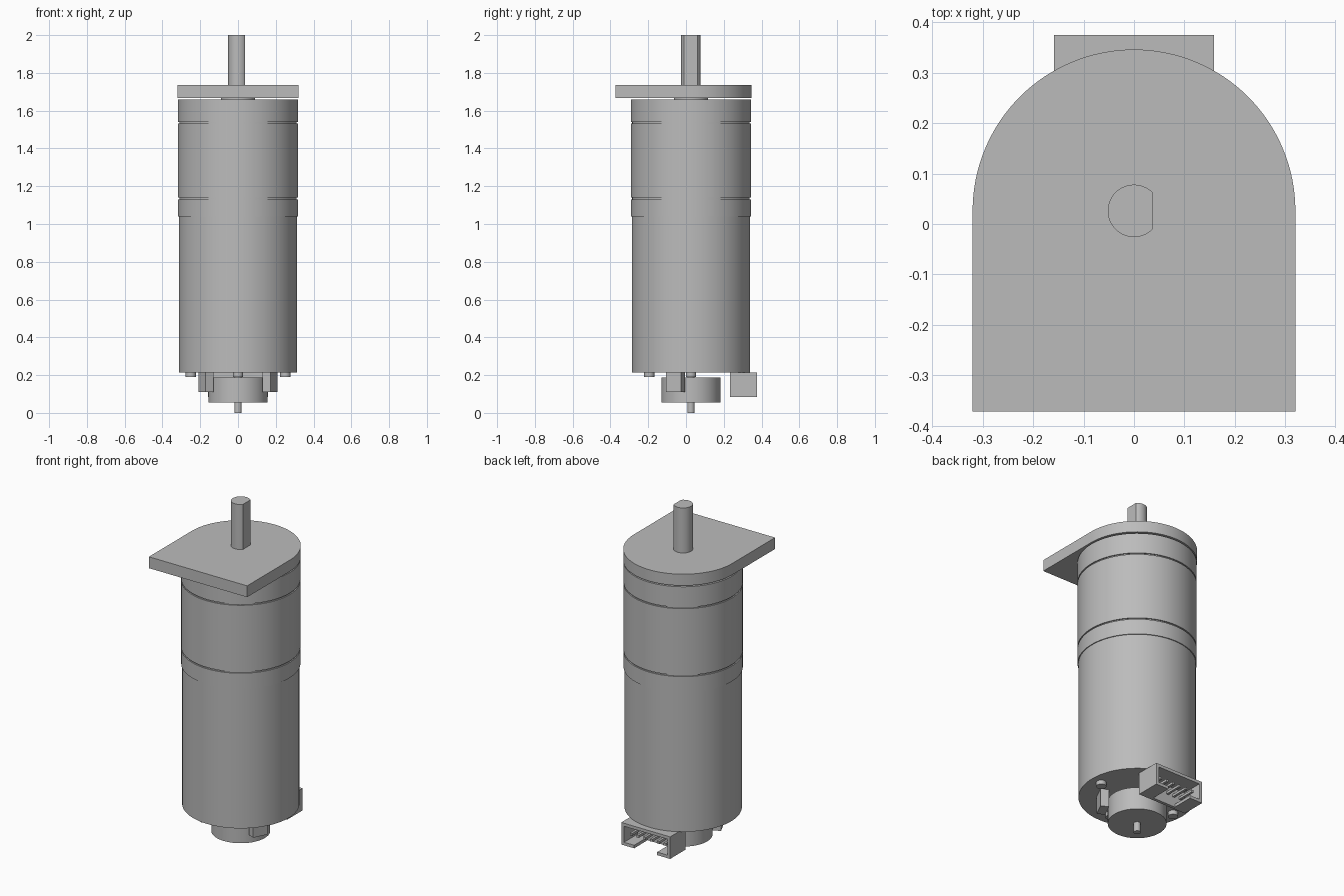
import bpy, bmesh
from math import sin, cos, pi, sqrt, atan2
from mathutils import Matrix

if "Cube" in bpy.data.objects:
    bpy.data.objects.remove(bpy.data.objects["Cube"], do_unlink=True)

AXIS_Y = 0.026

metal = bpy.data.materials.new("plain_grey")
metal.use_nodes = True
GREY = (0.5, 0.5, 0.5, 1)
metal.diffuse_color = GREY
metal.node_tree.nodes["Principled BSDF"].inputs["Base Color"].default_value = GREY


def finish(name, bm, smooth=False):
    bmesh.ops.recalc_face_normals(bm, faces=bm.faces)
    mesh = bpy.data.meshes.new(name)
    bm.to_mesh(mesh)
    bm.free()
    obj = bpy.data.objects.new(name, mesh)
    mesh.materials.append(metal)
    bpy.context.collection.objects.link(obj)
    if smooth:
        bpy.ops.object.select_all(action='DESELECT')
        obj.select_set(True)
        bpy.context.view_layer.objects.active = obj
        bpy.ops.object.shade_smooth_by_angle(angle=0.5)
    return obj


def lathe(name, profile, x=0, y=AXIS_Y, sides=96):
    """Closed solid of revolution from (radius, z) pairs."""
    bm = bmesh.new()
    rings = [[bm.verts.new((x + r * cos(2 * pi * i / sides),
                            y + r * sin(2 * pi * i / sides), z))
              for i in range(sides)] for r, z in profile]
    for a, b in zip(rings, rings[1:]):
        for i in range(sides):
            j = (i + 1) % sides
            bm.faces.new((a[i], a[j], b[j], b[i]))
    bm.faces.new(rings[0])
    bm.faces.new(rings[-1])
    return finish(name, bm, True)


def extrude(name, outline, z0, z1):
    """Prism from a flat outline."""
    bm = bmesh.new()
    low = [bm.verts.new((x, y, z0)) for x, y in outline]
    high = [bm.verts.new((x, y, z1)) for x, y in outline]
    bm.faces.new(low)
    bm.faces.new(high)
    for i in range(len(low)):
        j = (i + 1) % len(low)
        bm.faces.new((low[i], low[j], high[j], high[i]))
    return finish(name, bm, True)


def add_box(bm, lo, hi):
    size = [b - a for a, b in zip(lo, hi)]
    mid = [(a + b) / 2 for a, b in zip(lo, hi)]
    bmesh.ops.create_cube(bm, size=1, matrix=Matrix.Translation(mid) @ Matrix.Diagonal((*size, 1)))


# Motor can and gearbox with shallow grooves
CAN, GEAR, GROOVE = 0.313, 0.318, 0.311
body = [(CAN, 0.215), (CAN, 1.04), (GEAR, 1.04)]
for z in (1.135, 1.535):
    body += [(GEAR, z - 0.004), (GROOVE, z - 0.004), (GROOVE, z + 0.004), (GEAR, z + 0.004)]
body += [(GEAR, 1.66)]
lathe("motor_body", body)
lathe("front_boss", [(0.09, 1.65), (0.09, 1.68)])

# Mounting plate: round at the back, square at the front
W = 0.32
outline = [(W * cos(pi * i / 64), AXIS_Y + W * sin(pi * i / 64)) for i in range(65)]
extrude("mounting_plate", outline + [(-W, -0.372), (W, -0.372)], 1.668, 1.735)

# D-shaped output shaft
R, FLAT = 0.052, 0.038
a0 = atan2(sqrt(R * R - FLAT * FLAT), FLAT)
arc = [a0 + (2 * pi - 2 * a0) * i / 48 for i in range(49)]
extrude("output_shaft", [(R * cos(a), AXIS_Y + R * sin(a)) for a in arc], 1.7, 2.0)

# Rear encoder disc and shaft
lathe("rear_shaft", [(0.019, 0), (0.019, 0.23)], sides=32)
lathe("encoder_disc", [(0.157, 0.055), (0.157, 0.187)])

# Small studs on the rear face
for name, x, y in (("left", 0.25, AXIS_Y), ("right", -0.25, AXIS_Y), ("front", 0, -0.195)):
    lathe(name + "_stud", [(0.027, 0.19), (0.027, 0.225)], x, y, 32)

# Two angled terminals
for side, name in ((1, "left_terminal"), (-1, "right_terminal")):
    bm = bmesh.new()
    bmesh.ops.create_cube(bm, size=1, matrix=Matrix.Translation((side * 0.17, -0.056, 0.165))
                          @ Matrix.Rotation(-side * 0.45, 4, 'Z')
                          @ Matrix.Diagonal((0.046, 0.088, 0.11, 1)))
    finish(name, bm)

# Connector housing, open at the back, with a notch in its lower wall
X, Y0, Y1, Z0, Z1, T = 0.159, 0.232, 0.375, 0.085, 0.215, 0.018
bm = bmesh.new()
add_box(bm, (-X, Y0, Z0), (X, Y0 + T, Z1))
add_box(bm, (-X, Y0 + T, Z1 - T), (X, Y1, Z1))
for s in (-1, 1):
    for inner, top in ((X - T, Z1 - T), (0.075, Z0 + T)):
        outer = X if inner > 0.1 else X - T
        lo, hi = sorted((s * inner, s * outer))
        add_box(bm, (lo, Y0 + T, Z0), (hi, Y1, top))
finish("connector_housing", bm)

# Connector pins
bm = bmesh.new()
for i in range(6):
    x = (i - 2.5) * 0.044
    add_box(bm, (x - 0.007, Y0 + T, 0.143), (x + 0.007, 0.355, 0.157))
finish("connector_pins", bm)
